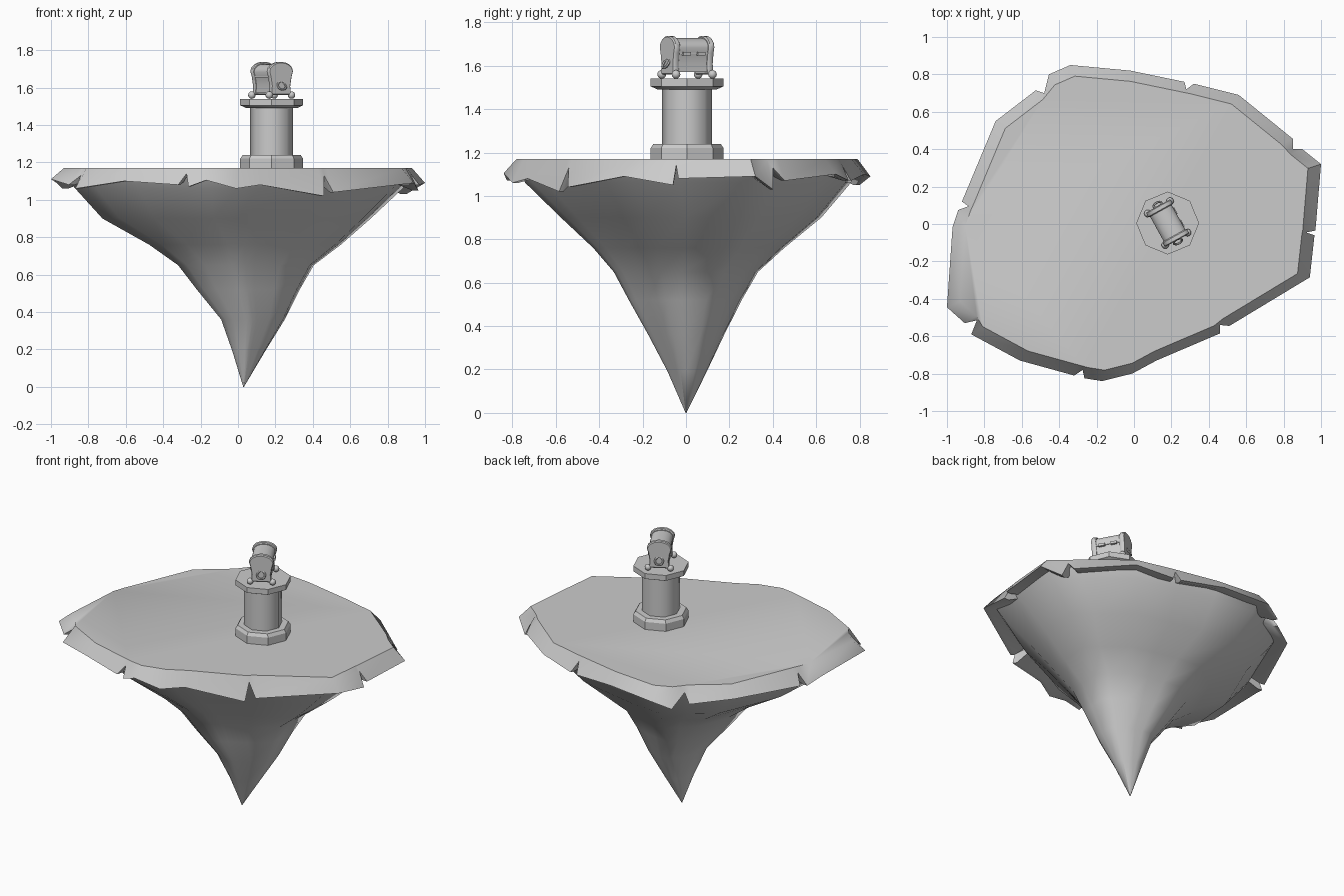
import bpy, bmesh, math
from mathutils import Matrix, Vector

if "Cube" in bpy.data.objects:
    bpy.data.objects.remove(bpy.data.objects["Cube"])


def loft(name, rings, angle=30, matrix=None):
    """Skin equal-sized closed rings of points and cap both ends."""
    bm = bmesh.new()
    loops = [[bm.verts.new(p) for p in ring] for ring in rings]
    n = len(loops[0])
    for a, b in zip(loops, loops[1:]):
        for i in range(n):
            j = (i + 1) % n
            bm.faces.new((a[i], a[j], b[j], b[i]))
    bm.faces.new(loops[0])
    bm.faces.new(loops[-1])
    bmesh.ops.recalc_face_normals(bm, faces=bm.faces)
    me = bpy.data.meshes.new(name)
    bm.to_mesh(me)
    bm.free()
    ob = bpy.data.objects.new(name, me)
    bpy.context.collection.objects.link(ob)
    return finish(ob, name, angle, matrix)


def finish(ob, name, angle, matrix=None):
    ob.name = name
    if matrix is not None:
        ob.matrix_world = matrix @ ob.matrix_basis
    bpy.ops.object.select_all(action='DESELECT')
    ob.select_set(True)
    bpy.context.view_layer.objects.active = ob
    bpy.ops.object.shade_smooth_by_angle(angle=math.radians(angle))
    return ob


def octagon(r, z):
    return [(0.18 + r * math.cos(i * math.pi / 4), 0.005 + r * math.sin(i * math.pi / 4), z)
            for i in range(8)]


# Turf rim, clockwise from the back; points above 1.12 are the tips of torn notches
rim = [(-.34, .85, 1.09), (-.02, .82, 1.10), (.27, .76, 1.07), (.28, .72, 1.14), (.32, .75, 1.07),
       (.56, .69, 1.10), (.85, .455, 1.07), (.85, .40, 1.13), (.90, .40, 1.03), (1.0, .32, 1.09),
       (.97, -.035, 1.08), (.92, -.045, 1.14), (.965, -.06, 1.05), (.94, -.285, 1.09),
       (.51, -.545, 1.04), (.46, -.54, 1.13), (.46, -.585, 1.02), (.12, -.73, 1.08),
       (-.01, -.80, 1.06), (-.17, -.84, 1.105), (-.265, -.825, 1.07), (-.275, -.78, 1.14),
       (-.32, -.81, 1.08), (-.61, -.73, 1.10), (-.87, -.59, 1.06), (-.84, -.515, 1.13),
       (-.905, -.53, 1.08), (-1.0, -.445, 1.11), (-.97, -.015, 1.09), (-.94, .075, 1.06),
       (-.885, .095, 1.14), (-.92, .12, 1.07), (-.74, .55, 1.10), (-.525, .715, 1.07),
       (-.48, .70, 1.13), (-.455, .80, 1.05)]
top = [(x * .93, y * .93, 1.17) for x, y, z in rim]
for i, p in enumerate(rim):
    if p[2] > 1.12:
        a, b = top[i - 1], top[(i + 1) % len(top)]
        top[i] = ((a[0] + b[0]) / 2, (a[1] + b[1]) / 2, 1.17)
lip = [(x * .965, y * .965, z) for x, y, z in rim]
under = [(x * .87, y * .87, 1.12) for x, y, z in top]
loft("turf_top", [top, rim, lip, under], 50)

# Rock cone: z, then left / right / front / back extents at each level
outline = [p for i, p in enumerate(rim)
           if p[2] < 1.12 and (Vector(p) - Vector(rim[i - 2])).length > 0.14]
levels = [(1.12, -.92, .93, -.78, .78), (1.06, -.87, .88, -.745, .755),
          (.90, -.725, .71, -.58, .62), (.76, -.475, .55, -.43, .45),
          (.65, -.32, .405, -.335, .33), (.52, -.22, .33, -.265, .255),
          (.36, -.09, .25, -.175, .175), (.19, -.03, .145, -.085, .095),
          (0, .028, .032, -.002, .002)]
rock = []
for z, x0, x1, y0, y1 in levels:
    cx, cy, hx, hy = (x0 + x1) / 2, (y0 + y1) / 2, (x1 - x0) / 2, (y1 - y0) / 2
    rock.append([(cx + hx * x, cy + hy * y / .845, z) for x, y, _ in outline])
loft("rock_underside", rock, 60)

# Octagonal pedestal
loft("pedestal_base", [octagon(.168, 1.16), octagon(.168, 1.22), octagon(.155, 1.24)], 20)
loft("pedestal_column", [octagon(.115, 1.22), octagon(.115, 1.52)], 60)
loft("pedestal_cap", [octagon(.135, 1.49), octagon(.168, 1.505), octagon(.168, 1.54)], 20)

# Chest on top, built along local x and turned on the pedestal
turn = Matrix.Translation((.18, .005, 1.54)) @ Matrix.Rotation(math.radians(-61), 4, 'Z')


def chest_ring(x, grow=0.0):
    side = [(.058, .025), (.054, .07), (.062, .118), (.070, .145)]
    arch = [(.070 * math.cos(a), .145 + .047 * math.sin(a))
            for a in [math.pi * k / 8 for k in range(1, 8)]]
    prof = side + arch + [(-y, z) for y, z in reversed(side)]
    return [(x, y * (1 + grow), .11 + (z - .11) * (1 + grow)) for y, z in prof]


loft("chest_body", [chest_ring(-.09, -.06), chest_ring(.09, -.06)], 40, turn)
for s in (-1, 1):
    loft("chest_end_band", [chest_ring(s * .075), chest_ring(s * .08, .07),
                            chest_ring(s * .1, .07), chest_ring(s * .105)], 40, turn)
    # Carrying ring
    bpy.ops.mesh.primitive_torus_add(location=(s * .112, 0, .07), rotation=(0, math.radians(s * 60), 0),
                                     major_radius=.024, minor_radius=.006,
                                     major_segments=16, minor_segments=6)
    finish(bpy.context.object, "chest_handle", 40, turn)
    # Ball feet
    for t in (-1, 1):
        bpy.ops.mesh.primitive_uv_sphere_add(segments=12, ring_count=8, radius=.02,
                                             location=(s * .096, t * .068, .02))
        finish(bpy.context.object, "chest_foot", 60, turn)
    # Hinges at the lid seam
    bpy.ops.mesh.primitive_cube_add(size=1, location=(s * .038, .06, .115))
    bpy.context.object.scale = (.04, .022, .016)
    finish(bpy.context.object, "chest_hinge", 20, turn)

# Lid seam strip
bpy.ops.mesh.primitive_cube_add(size=1, location=(0, 0, .118))
bpy.context.object.scale = (.15, .124, .008)
finish(bpy.context.object, "lid_seam", 20, turn)
